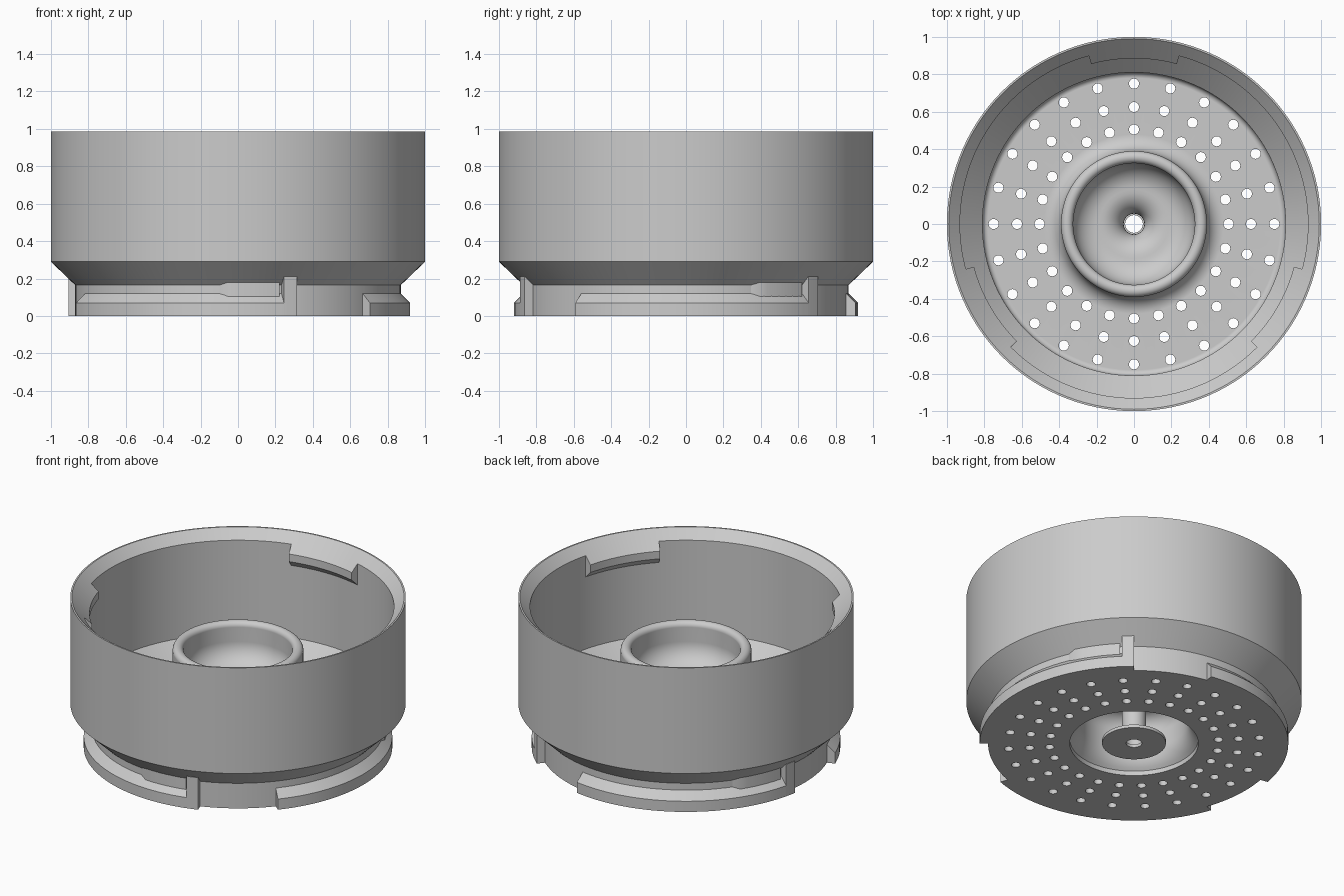
import bpy, bmesh, math
from math import cos, sin, radians, tau

SEG = 120

if "Cube" in bpy.data.objects:
    bpy.data.objects.remove(bpy.data.objects["Cube"])

grey = bpy.data.materials.new("plain grey")
grey.use_nodes = True
grey.diffuse_color = (0.6, 0.6, 0.6, 1)
grey.node_tree.nodes["Principled BSDF"].inputs["Base Color"].default_value = (0.6, 0.6, 0.6, 1)


def finish(bm, name):
    bmesh.ops.recalc_face_normals(bm, faces=bm.faces)
    mesh = bpy.data.meshes.new(name)
    bm.to_mesh(mesh)
    bm.free()
    mesh.materials.append(grey)
    obj = bpy.data.objects.new(name, mesh)
    bpy.context.collection.objects.link(obj)
    return obj


def smooth(obj):
    bpy.ops.object.select_all(action="DESELECT")
    obj.select_set(True)
    bpy.context.view_layer.objects.active = obj
    bpy.ops.object.shade_smooth_by_angle(angle=radians(30))
    mod = obj.modifiers.new("Even normals", "WEIGHTED_NORMAL")
    mod.keep_sharp = True


def arc(r, z, radius, start, end, steps=8):
    """Points of a fillet in the (radius, height) plane."""
    angles = [radians(start + (end - start) * i / steps) for i in range(steps + 1)]
    return [(r + radius * cos(a), z + radius * sin(a)) for a in angles]


def lathe(name, profile):
    """Closed profile turned fully around z."""
    bm = bmesh.new()
    rings = [[bm.verts.new((r * cos(tau * i / SEG), r * sin(tau * i / SEG), z))
              for r, z in profile] for i in range(SEG)]
    n = len(profile)
    for i in range(SEG):
        a, b = rings[i], rings[(i + 1) % SEG]
        for j in range(n):
            k = (j + 1) % n
            bm.faces.new((a[j], b[j], b[k], a[k]))
    return finish(bm, name)


def sector(name, profile, start, end, lead=0.0):
    """Closed profile swept over part of a turn; lead sinks the first section."""
    bm = bmesh.new()
    steps = max(2, round((end - start) / 3))
    rings = []
    for i in range(steps + 1):
        a = radians(start + (end - start) * i / steps)
        sink = lead if i == 0 else 0
        rings.append([bm.verts.new(((r - sink) * cos(a), (r - sink) * sin(a), z))
                      for r, z in profile])
    n = len(profile)
    for a, b in zip(rings, rings[1:]):
        for j in range(n):
            k = (j + 1) % n
            bm.faces.new((a[j], b[j], b[k], a[k]))
    bm.faces.new(rings[0])
    bm.faces.new(rings[-1])
    obj = finish(bm, name)
    smooth(obj)


# Body: outer shell, floor, raised cup and central drain tube in one profile
outer = [(0.87, 0), (0.87, 0.165), (1, 0.29), (1, 0.985), (0.99, 0.985),
         (0.93, 0.925), (0.93, 0.31), (0.81, 0.19)]
floor = arc(0.78, 0.09, 0.03, 0, -90, 5)
cup_side = arc(0.48, 0.15, 0.09, 270, 180)
cup_rim = arc(0.3575, 0.635, 0.0325, 0, 180, 12)
bowl = arc(0.185, 0.54, 0.14, 0, -90, 10)
funnel = arc(0.185, 0.27, 0.13, 90, 180, 10)
tube = [(0.055, 0.01), (0.072, 0.01)]
under = arc(0.185, 0.24, 0.113, 180, 90) + arc(0.225, 0.253, 0.1, 90, 0)
mouth = [(0.325, 0.15)] + arc(0.48, 0.15, 0.155, 180, 231, 6)
body = lathe("basket_body", outer + floor + cup_side + cup_rim + bowl + funnel
             + tube + under + mouth + [(0.383, 0)])

# Drain holes: three rings of round cutters
bm = bmesh.new()
for ring in (0.505, 0.625, 0.75):
    for i in range(24):
        a = tau * i / 24
        made = bmesh.ops.create_cone(bm, cap_ends=True, segments=16, radius1=0.027,
                                     radius2=0.027, depth=0.3)
        bmesh.ops.translate(bm, verts=made["verts"], vec=(ring * cos(a), ring * sin(a), 0))
cutter = finish(bm, "hole_cutter")
cutter.hide_render = True
cut = body.modifiers.new("Holes", "BOOLEAN")
cut.operation = "DIFFERENCE"
cut.solver = "EXACT"
cut.object = cutter
bpy.context.view_layer.objects.active = body
bpy.ops.object.modifier_apply(modifier=cut.name)
bpy.data.objects.remove(cutter)
smooth(body)

# Disc closing the foot of the drain tube
smooth(lathe("drain_disc", [(0.047, 0), (0.19, 0), (0.19, 0.02), (0.047, 0.02)]))

# Bayonet parts, repeated three times
rail = [(0.85, 0), (0.92, 0), (0.92, 0.07), (0.85, 0.14)]
stop = [(0.85, 0), (0.92, 0), (0.92, 0.21), (0.85, 0.21)]
detent = [(0.85, 0.08), (0.885, 0.08), (0.885, 0.18), (0.85, 0.18)]
tab = [(0.93, 0.925), (0.885, 0.88), (0.885, 0.83), (0.95, 0.765), (0.95, 0.92)]
for i in range(3):
    turn = 120 * i
    sector(f"lock_rail_{i + 1}", rail, 200 + turn, 286 + turn)
    sector(f"rail_stop_{i + 1}", stop, 285.5 + turn, 290 + turn)
    sector(f"rail_detent_{i + 1}", detent, 263.5 + turn, 284.5 + turn, 0.015)
    sector(f"rim_tab_{i + 1}", tab, 75 + turn, 105 + turn)
